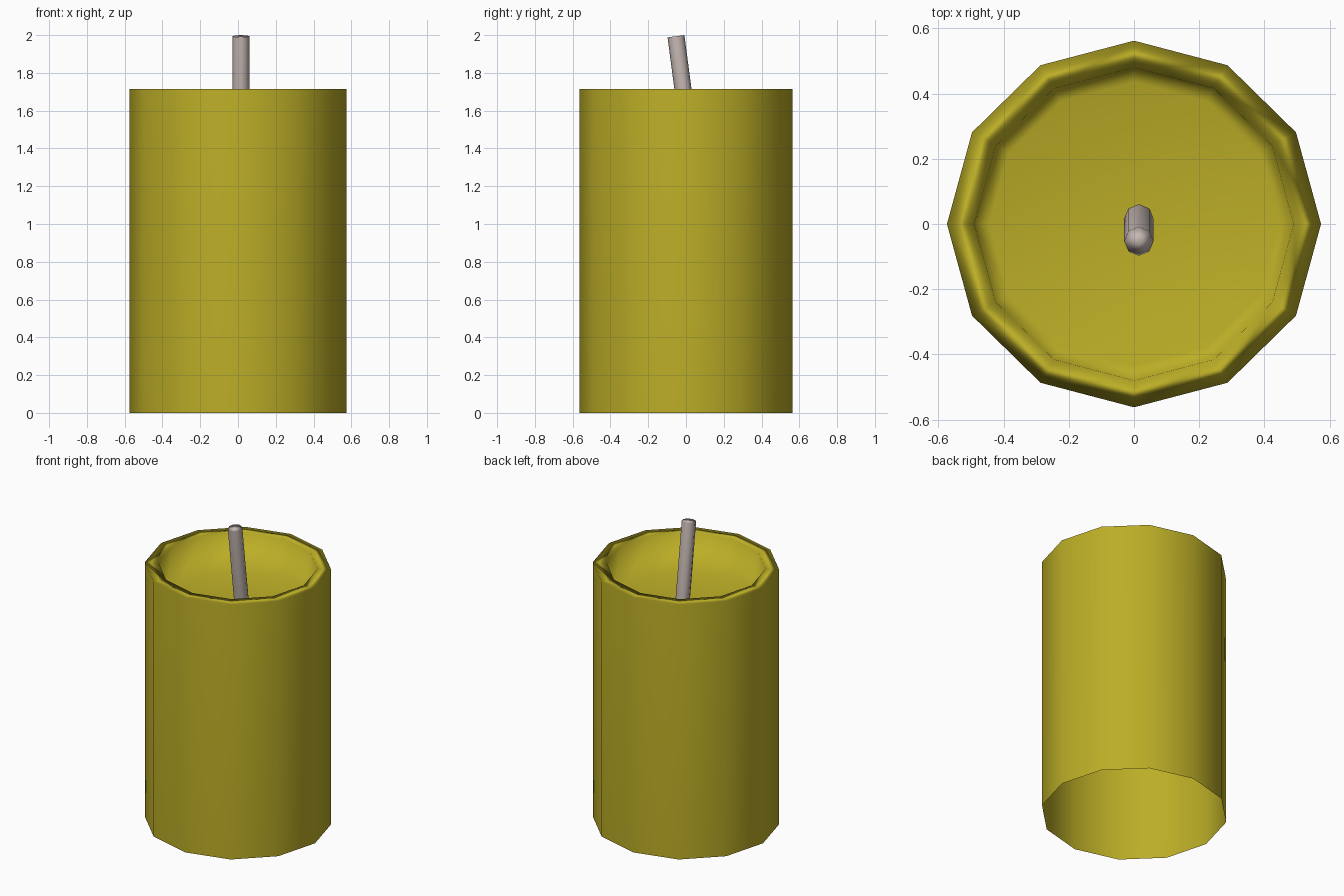
import bpy, bmesh, math
from mathutils import Vector

if "Cube" in bpy.data.objects:
    bpy.data.objects.remove(bpy.data.objects["Cube"])


def material(name, rgb):
    m = bpy.data.materials.new(name)
    m.diffuse_color = (*rgb, 1)
    m.use_nodes = True
    m.node_tree.nodes["Principled BSDF"].inputs["Base Color"].default_value = m.diffuse_color
    return m


def finish(bm, name, mat):
    me = bpy.data.meshes.new(name)
    for f in bm.faces:
        f.smooth = True
    bm.to_mesh(me)
    bm.free()
    me.materials.append(mat)
    ob = bpy.data.objects.new(name, me)
    bpy.context.collection.objects.link(ob)
    # Large faces dominate the smooth shading
    wn = ob.modifiers.new("weighted_shading", 'WEIGHTED_NORMAL')
    wn.mode = 'FACE_AREA'
    wn.weight = 50
    return ob


# Candle body: 12-sided shell, open underneath, with a sunken top
SIDES = 12
profile = [(0.574, 0.0), (0.574, 1.715), (0.49, 1.715), (0.445, 1.48)]
bm = bmesh.new()
rings = []
for r, z in profile:
    angles = [2 * math.pi * i / SIDES for i in range(SIDES)]
    rings.append([bm.verts.new((r * math.cos(a), 0.98 * r * math.sin(a), z)) for a in angles])
for low, high in zip(rings, rings[1:]):
    for i in range(SIDES):
        j = (i + 1) % SIDES
        bm.faces.new((low[i], low[j], high[j], high[i]))
bm.faces.new(rings[-1])
finish(bm, "candle_body", material("wax", (0.50, 0.42, 0.02)))

# Wick: thin 8-sided rod leaning towards the front
base, tip = Vector((0.015, 0.016, 1.47)), Vector((0.015, -0.053, 1.994))
axis = tip - base
bm = bmesh.new()
bmesh.ops.create_cone(bm, cap_ends=True, cap_tris=True, segments=8,
                      radius1=0.045, radius2=0.045, depth=axis.length)
wick = finish(bm, "wick", material("wick_fibre", (0.56, 0.48, 0.45)))
wick.location = (base + tip) / 2
wick.rotation_euler = axis.to_track_quat('Z', 'Y').to_euler()
